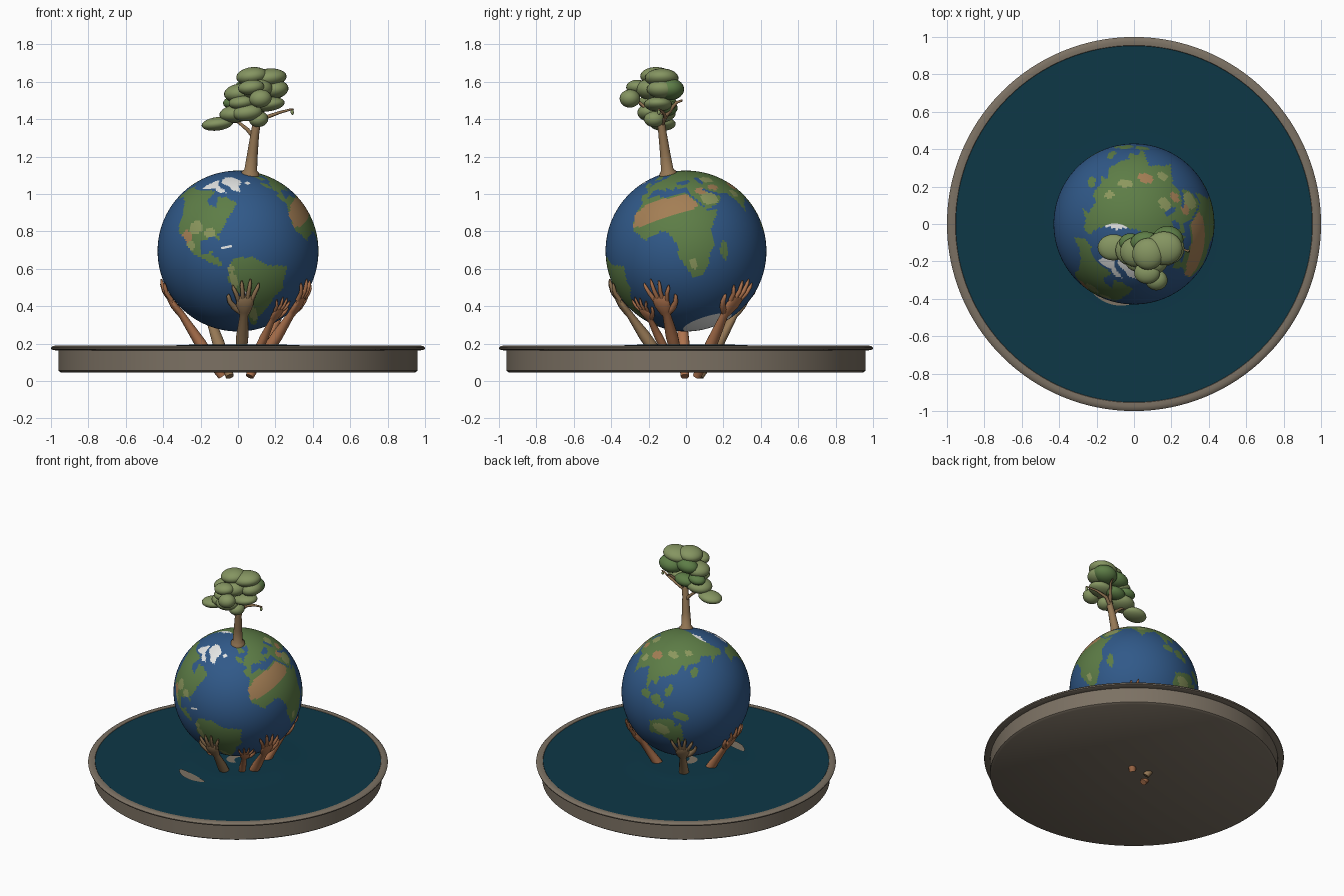
import bpy, bmesh, math
from mathutils import Vector, Matrix

if "Cube" in bpy.data.objects:
    bpy.data.objects.remove(bpy.data.objects["Cube"])

MATS = {}
for name, col in {
    "ocean_blue": (0.030, 0.100, 0.250), "land_green": (0.110, 0.205, 0.062),
    "desert_tan": (0.370, 0.210, 0.090), "steppe_green": (0.260, 0.310, 0.110),
    "ice_white": (0.780, 0.790, 0.780), "deep_water": (0.004, 0.038, 0.062),
    "stone": (0.200, 0.165, 0.125), "skin": (0.420, 0.170, 0.075),
    "bark_tan": (0.300, 0.185, 0.090), "leaf_green": (0.235, 0.300, 0.120)}.items():
    MATS[name] = bpy.data.materials.new(name)
    MATS[name].diffuse_color = (*col, 1)


def finish(bm, name, mats, angle=40):
    """Turn a bmesh into a smooth shaded object."""
    bmesh.ops.recalc_face_normals(bm, faces=bm.faces)
    me = bpy.data.meshes.new(name)
    bm.to_mesh(me)
    bm.free()
    ob = bpy.data.objects.new(name, me)
    bpy.context.collection.objects.link(ob)
    for m in mats:
        me.materials.append(MATS[m])
    bpy.ops.object.select_all(action='DESELECT')
    ob.select_set(True)
    bpy.context.view_layer.objects.active = ob
    bpy.ops.object.shade_smooth_by_angle(angle=math.radians(angle))
    return ob


def bridge(bm, rings):
    for a, b in zip(rings, rings[1:]):
        for i in range(len(a)):
            j = (i + 1) % len(a)
            bm.faces.new((a[i], a[j], b[j], b[i]))
    bm.faces.new(rings[0])
    bm.faces.new(rings[-1])


def lathe(name, profile, mat, n=128):
    bm = bmesh.new()
    bridge(bm, [[bm.verts.new((r * math.cos(math.tau * i / n), r * math.sin(math.tau * i / n), z))
                 for i in range(n)] for r, z in profile])
    return finish(bm, name, [mat])


def tube(bm, pts, radii, side=Vector((1, 0, 0)), n=10):
    """Tapered tube; each radius is a number or a (width, thickness) pair."""
    pts, rings = [Vector(p) for p in pts], []
    for k, p in enumerate(pts):
        t = (pts[min(k + 1, len(pts) - 1)] - pts[max(k - 1, 0)]).normalized()
        s = (side - t * side.dot(t)).normalized()
        o = t.cross(s)
        a, b = radii[k] if isinstance(radii[k], tuple) else (radii[k],) * 2
        rings.append([bm.verts.new(p + s * a * math.cos(math.tau * i / n) + o * b * math.sin(math.tau * i / n))
                      for i in range(n)])
    bridge(bm, rings)


# ---- round basin with water ----
lathe("basin", [(0.01, .045), (.945, .045), (.96, .055), (.96, .163), (.985, .165), (.998, .170), (1.0, .178),
                (.992, .186), (.975, .190), (.955, .188), (.95, .180), (.01, .178)], "stone")
lathe("water", [(.01, .176), (.953, .176), (.953, .186), (.5, .185), (.38, .186), (.32, .192), (.26, .194),
                (.15, .194), (.01, .194)], "deep_water")


# ---- pale shoals at the water surface ----
def shoal(name, radius, a0, a1, width, z, n=14):
    bm = bmesh.new()
    rows = []
    for i in range(n + 1):
        t = i / n
        a = math.radians(a0 + (a1 - a0) * t)
        w = width * (.12 + math.sin(math.pi * t) ** .7)
        rows.append([bm.verts.new(((radius + s * w) * math.cos(a), (radius + s * w) * math.sin(a), z))
                     for s in (-.5, .5)])
    for (a, b), (c, d) in zip(rows, rows[1:]):
        bm.faces.new((a, b, d, c))
    finish(bm, name, ["stone"])


shoal("outer_shoal", .41, 235, 272, .065, .191)
shoal("inner_shoal", .05, 100, 290, .05, .1965)

# ---- globe ----
R, C = .43, Vector((0, 0, .695))
GLOBE = ["ocean_blue", "land_green", "desert_tan", "steppe_green", "ice_white"]
OCEAN, LAND, DESERT, STEPPE, ICE = range(5)
outlines = []


def region(kind, *flat):
    p = list(zip(flat[::2], flat[1::2]))
    outlines.append((kind, p, min(flat[::2]), max(flat[::2]), min(flat[1::2]), max(flat[1::2])))


# coastlines as longitude, latitude pairs
region(LAND, -17, 15, -16, 22, -10, 31, -6, 36, 10, 37, 11, 33, 20, 31, 32, 31, 37, 20, 43, 11, 51, 12, 40, -3,
       40, -15, 35, -20, 32, -28, 26, -34, 18, -34, 12, -17, 13, -6, 9, 4, 4, 6, -8, 4)
region(LAND, 35, 28, 43, 13, 55, 17, 59, 22, 50, 28, 47, 31, 36, 37)
region(LAND, -9, 37, -9, 43, -1, 44, -4, 48, 8, 54, 13, 54, 21, 55, 29, 60, 22, 61, 25, 65, 18, 62, 14, 56, 5, 59,
       14, 68, 28, 71, 45, 67, 70, 73, 105, 78, 140, 74, 180, 69, 178, 63, 163, 60, 157, 51, 155, 59, 137, 54,
       140, 48, 128, 41, 128, 35, 121, 40, 122, 30, 113, 22, 107, 20, 109, 12, 101, 13, 103, 2, 98, 9, 95, 16,
       90, 22, 80, 14, 77, 8, 73, 18, 67, 25, 57, 26, 49, 31, 36, 34, 35, 37, 27, 37, 27, 41, 22, 37, 14, 45,
       18, 40, 16, 38, 9, 44, 3, 43, 0, 38, -5, 36)
region(LAND, -168, 66, -156, 71, -128, 70, -95, 70, -82, 68, -94, 60, -92, 57, -80, 52, -78, 62, -65, 59, -56, 52,
       -65, 45, -70, 42, -76, 35, -81, 31, -80, 25, -84, 30, -97, 28, -97, 19, -91, 19, -87, 21, -88, 16, -83, 15,
       -82, 9, -77, 8, -85, 9, -95, 15, -106, 21, -113, 31, -120, 34, -124, 42, -124, 48, -135, 58, -152, 60, -165, 55)
region(LAND, -80, -3, -77, 8, -72, 12, -60, 10, -50, 1, -35, -6, -39, -14, -41, -22, -48, -26, -57, -37, -65, -43,
       -68, -54, -74, -52, -72, -30, -70, -18, -76, -14)
region(LAND, 114, -22, 122, -17, 130, -12, 136, -12, 140, -17, 143, -11, 150, -23, 153, -30, 147, -38, 138, -34,
       130, -32, 116, -35)
region(DESERT, -17, 16, -14, 27, -4, 31, 12, 31, 32, 30, 36, 22, 36, 16, 15, 15)
region(ICE, -44, 60, -38, 66, -22, 70, -18, 80, -35, 83, -60, 81, -68, 77, -54, 70, -52, 64)
region(ICE, -120, 72, -118, 76, -90, 82, -72, 82, -78, 75, -66, 68, -64, 64, -74, 65, -84, 71)

# islands, inland seas and dry areas: kind, longitude, latitude, half sizes
SPOTS = [(LAND, 47, -19, 3, 7), (LAND, -3, 54, 4, 4), (LAND, 138, 37, 4, 5), (LAND, 114, 0, 5, 5), (LAND, 102, 0, 5, 4),
         (LAND, 141, -5, 8, 4), (LAND, 172, -42, 4, 5), (ICE, -19, 65, 5, 2), (LAND, 122, 12, 3, 6),
         (ICE, -76, 21, 4, 1.3), (LAND, 121, -2, 3, 3), (OCEAN, 35, 43, 7, 2.5), (OCEAN, 51, 42, 3, 5)]
DRY = [(DESERT, -111, 31, 6, 5), (STEPPE, -102, 38, 7, 5), (STEPPE, -88, 33, 5, 4), (STEPPE, -106, 25, 4, 4),
       (STEPPE, -76, -4, 3, 6), (ICE, -71, -18, 3, 4), (STEPPE, -68, -38, 3, 9), (STEPPE, -76, 5, 2, 3),
       (STEPPE, 48, 22, 7, 6), (DESERT, 45, 30, 5, 3), (DESERT, 88, 34, 7, 4), (STEPPE, 104, 43, 8, 3),
       (STEPPE, 60, 42, 7, 4), (DESERT, 58, 32, 5, 3), (STEPPE, 128, -25, 9, 5), (STEPPE, 77, 25, 4, 4),
       (STEPPE, 120, 52, 6, 3), (STEPPE, 21, -24, 3, 4)]


def inside(p, x, y):
    hit = False
    for (ax, ay), (bx, by) in zip(p, p[1:] + p[:1]):
        if (ay > y) != (by > y) and x < (bx - ax) * (y - ay) / (by - ay) + ax:
            hit = not hit
    return hit


def surface_kind(lon, lat):
    kind = ICE if lat < -72 else OCEAN
    for k, p, x0, x1, y0, y1 in outlines:
        if x0 <= lon <= x1 and y0 <= lat <= y1 and inside(p, lon, lat):
            kind = k
    for spots, over_sea in ((SPOTS, True), (DRY, False)):
        for k, x, y, a, b in spots:
            if (over_sea or kind != OCEAN) and ((lon - x) / a) ** 2 + ((lat - y) / b) ** 2 < 1:
                kind = k
    return ICE if kind == LAND and lat > 73 else kind


bm = bmesh.new()
bmesh.ops.create_uvsphere(bm, u_segments=216, v_segments=108, radius=R)
for f in bm.faces:
    c = f.calc_center_median().normalized()
    lon = (math.degrees(math.atan2(c.y, c.x)) + 20 + 180) % 360 - 180
    f.material_index = surface_kind(lon, math.degrees(math.asin(c.z)))
tilt = Vector((0, 0, 1)).rotation_difference(Vector((-.23, -.28, .93)))
bmesh.ops.transform(bm, matrix=Matrix.Translation(C) @ tilt.to_matrix().to_4x4(), verts=bm.verts)
finish(bm, "globe", GLOBE)


# ---- arms with hands cupping the globe ----
def arm(name, azimuth, mat, thumb, wrist=-49, size=1.0, foot=.024, lean=0.0):
    az0 = math.radians(azimuth)

    def pt(up, side, lift):
        e, r = math.radians(wrist + up * size), R + lift
        a = az0 + (side + lean * up) * size / (r * math.cos(e))
        return C + r * Vector((math.cos(e) * math.cos(a), math.cos(e) * math.sin(a), math.sin(e)))

    side = Vector((-math.sin(az0), math.cos(az0), 0))
    bm = bmesh.new()
    w = pt(0, 0, .026)
    out = Vector((math.cos(az0), math.sin(az0), 0))
    start = out * (.085 if foot < .1 else .13) + Vector((0, 0, foot))
    palm = [(.022, .022), (.031, .031), (.033, .031), (.023, .019), (.036, .02), (.046, .019), (.046, .014), (.034, .008)]
    tube(bm, [start, start.lerp(w, .25), start.lerp(w, .55), w, pt(4, 0, .022), pt(9, 0, .02), pt(14, 0, .017),
              pt(16, 0, .015)], [(a * size, b * size) for a, b in palm], side, 14)
    for k, length in enumerate((10.5, 14, 15, 12)):
        s = (k - 1.5) * -thumb
        tube(bm, [pt(13, s * .024, .016), pt(14 + length * .45, s * .034, .02), pt(13.5 + length * .85, s * .044, .014),
                  pt(14 + length, s * .047, .01)], [.0125 * size, .0115 * size, .0095 * size, .004 * size], side, 8)
    tube(bm, [pt(3, thumb * .02, .02), pt(7, thumb * .055, .02), pt(12, thumb * .082, .017), pt(16, thumb * .09, .013),
              pt(17.5, thumb * .09, .011)], [.018 * size, .017 * size, .013 * size, .01 * size, .004 * size], side, 8)
    finish(bm, name, [mat], 60)


arm("left_arm", 184, "skin", -1)
arm("front_arm", 276, "bark_tan", -1, foot=.11)
arm("small_arm", 314, "skin", 1, wrist=-55, size=.72, foot=.13)
arm("right_arm", 340, "skin", 1, foot=.11, lean=-.001)
arm("back_right_arm", 43, "skin", -1, lean=.002)
arm("back_arm", 121, "bark_tan", 1)

# ---- tree ----
bm = bmesh.new()
tube(bm, [(.065, -.095, 1.09), (.066, -.096, 1.118), (.068, -.1, 1.128), (.078, -.112, 1.22), (.09, -.125, 1.32),
          (.105, -.137, 1.41), (.12, -.14, 1.52)], [.05, .045, .034, .028, .023, .02, .01], n=14)
for path in ([(.1, -.13, 1.37), (.15, -.11, 1.41), (.22, -.12, 1.435), (.275, -.14, 1.45), (.297, -.145, 1.452)],
             [(.088, -.12, 1.30), (.05, -.12, 1.345), (.0, -.125, 1.385), (-.06, -.12, 1.39)],
             [(.1, -.13, 1.38), (.1, -.18, 1.43), (.1, -.25, 1.49), (.11, -.29, 1.51)],
             [(.1, -.13, 1.39), (.13, -.09, 1.44), (.16, -.05, 1.49), (.17, -.02, 1.5)]):
    tube(bm, path, [.013, .011, .008, .006, .005][:len(path)], Vector((.3, .9, .2)), 8)
finish(bm, "tree_trunk", ["bark_tan"], 60)


def foliage(name, mat, blobs):
    bm = bmesh.new()
    for x, y, z, a, b, c in blobs:
        bmesh.ops.create_uvsphere(bm, u_segments=24, v_segments=14, radius=1,
                                  matrix=Matrix.Translation((x, y, z)) @ Matrix.Rotation(-.12, 4, 'Y')
                                  @ Matrix.Diagonal((a, b, c, 1)))
    finish(bm, name, [mat], 60)


foliage("light_foliage", "leaf_green", [
    (-.11, -.125, 1.375, .085, .07, .036), (-.01, -.14, 1.43, .09, .085, .048), (.05, -.2, 1.435, .08, .06, .045),
    (.01, -.15, 1.54, .085, .08, .05), (.075, -.16, 1.63, .085, .085, .048), (.16, -.13, 1.62, .1, .09, .05),
    (.2, -.13, 1.56, .07, .08, .048), (.1, -.19, 1.56, .085, .08, .055), (.12, -.3, 1.51, .06, .055, .048),
    (.07, -.26, 1.57, .07, .06, .04), (.11, -.17, 1.40, .052, .055, .042), (.16, -.15, 1.48, .09, .075, .038),
    (.02, -.19, 1.49, .07, .065, .038), (.29, -.145, 1.437, .009, .009, .014)])
foliage("dark_foliage", "land_green", [
    (.18, -.085, 1.56, .085, .075, .058), (.08, -.1, 1.46, .075, .055, .042), (.06, -.1, 1.57, .08, .06, .05),
    (-.02, -.1, 1.49, .06, .05, .035)])

for m in bpy.data.materials:
    if m.users and not m.is_grease_pencil:
        m.use_nodes = True
        m.node_tree.nodes["Principled BSDF"].inputs["Base Color"].default_value = m.diffuse_color
